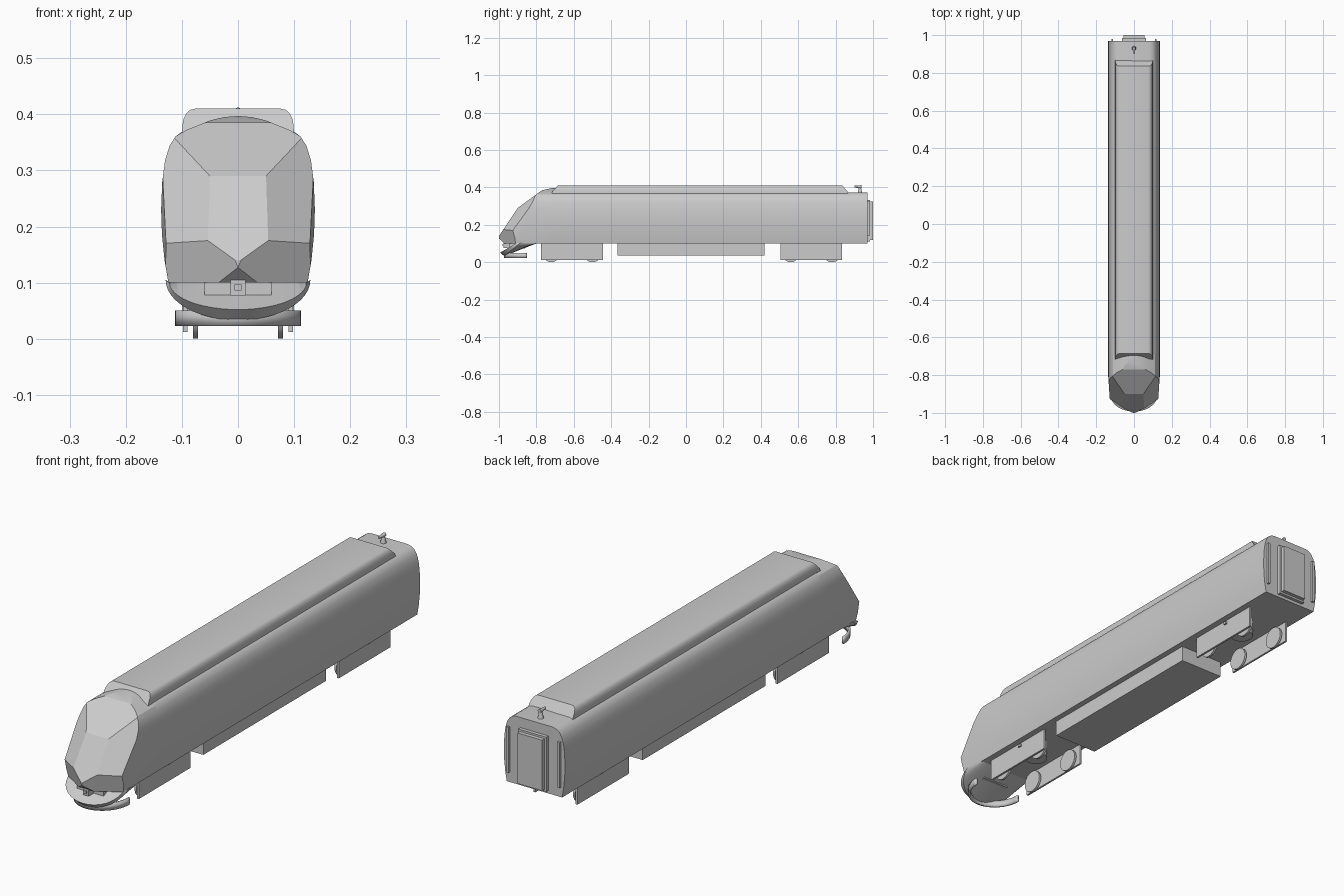
import bpy, bmesh, math
from mathutils import Vector

if "Cube" in bpy.data.objects:
    bpy.data.objects.remove(bpy.data.objects["Cube"])


def finish(bm, name, angle=25):
    bmesh.ops.recalc_face_normals(bm, faces=bm.faces)
    me = bpy.data.meshes.new(name)
    bm.to_mesh(me)
    bm.free()
    ob = bpy.data.objects.new(name, me)
    bpy.context.collection.objects.link(ob)
    bpy.ops.object.select_all(action='DESELECT')
    ob.select_set(True)
    bpy.context.view_layer.objects.active = ob
    if angle:
        bpy.ops.object.shade_smooth_by_angle(angle=math.radians(angle))
    return ob


def prism(half, y0, y1):
    """Extrude a mirrored half section (x, z) along y."""
    ring = half + [(-x, z) for x, z in reversed(half) if x > 0]
    bm = bmesh.new()
    a, b = [[bm.verts.new((x, y, z)) for x, z in ring] for y in (y0, y1)]
    bm.faces.new(a)
    bm.faces.new(b[::-1])
    for i in range(len(ring)):
        j = (i + 1) % len(ring)
        bm.faces.new((a[i], b[i], b[j], a[j]))
    return bm


def cut(bm, point, normal):
    """Slice off everything on the normal side and cap the hole."""
    bmesh.ops.bisect_plane(bm, geom=bm.verts[:] + bm.edges[:] + bm.faces[:], dist=1e-5,
                           plane_co=point, plane_no=normal, clear_outer=True)
    edges = [e for e in bm.edges if e.is_boundary]
    if edges:
        bmesh.ops.holes_fill(bm, edges=edges, sides=0)


def box(name, x0, x1, y0, y1, z0, z1):
    bm = bmesh.new()
    bmesh.ops.create_cube(bm, size=1)
    for v in bm.verts:
        v.co = (x0 + (v.co.x + .5) * (x1 - x0), y0 + (v.co.y + .5) * (y1 - y0),
                z0 + (v.co.z + .5) * (z1 - z0))
    return finish(bm, name, 0)


def cylinder(name, loc, r1, r2, depth, axis='Z', seg=32):
    bm = bmesh.new()
    bmesh.ops.create_cone(bm, cap_ends=True, segments=seg, radius1=r1, radius2=r2, depth=depth)
    for v in bm.verts:
        x, y, z = v.co
        v.co = Vector((z, x, y) if axis == 'X' else (x, z, y) if axis == 'Y' else (x, y, z)) + Vector(loc)
    return finish(bm, name, 40)


def arc_loft(name, arcs, closed, n=24, angle=25):
    """Loft half-ellipse arcs: (width, y base, y reach, z base, z drop)."""
    bm = bmesh.new()
    rows = []
    for w, yb, yr, zb, zd in arcs:
        ts = [math.pi * (i / n - .5) for i in range(n + 1)]
        rows.append([bm.verts.new((w * math.sin(t), yb - yr * math.cos(t), zb - zd * math.cos(t)))
                     for t in ts])
    for k in range(len(rows) if closed else len(rows) - 1):
        p, q = rows[k], rows[(k + 1) % len(rows)]
        for i in range(n):
            bm.faces.new((p[i], p[i + 1], q[i + 1], q[i]))
    if closed:
        bm.faces.new([r[0] for r in rows])
        bm.faces.new([r[-1] for r in rows])
    return finish(bm, name, angle)


# Main carriage shell
side = [(.124, .1), (.131, .14), (.1355, .185), (.137, .23), (.135, .28),
        (.130, .318), (.122, .344), (.111, .361)]
finish(prism(side + [(.098, .370), (.082, .374)], -.69, .97), "carriage_body")

# Faceted nose: domed section sliced by planes
nose = prism(side + [(.09, .373), (.05, .389), (.025, .395), (0, .397)], -1, -.69)
cut(nose, (0, -.77, .385), (0, -.015, .07))             # crest
cut(nose, (0, -.9, .29), (0, -.095, .13))               # hood
cut(nose, (0, -.9, .29), (0, -.15, .10))                # centre windscreen
cut(nose, (0, -1, .127), (0, -.027, -.03))              # centre under-lip
for s in (-1, 1):
    cut(nose, (s * .05, -.9, .29), (s * .00825, -.0114, .007875))  # side windscreen
    cut(nose, (s * .137, -.8, .2), (s * .13, -.009, 0))            # cheek taper
    cut(nose, (0, -1, .127), (s * .0059, -.0089, -.0023))          # side under-lip
finish(nose, "nose", 18)

# Chin scoop under the nose, and curved plough
arc_loft("chin", [(.122, -.9, .005, .1, 0), (.122, -.91, .083, .1, .048),
                  (.129, -.885, .087, .105, .072), (.124, -.79, .01, .101, 0)], True)
plough = arc_loft("plough", [(.108, -.85, .12, .05, 0), (.108, -.85, .12, .023, 0)], False)
mod = plough.modifiers.new("thickness", 'SOLIDIFY')
mod.thickness = .008
mod.offset = 0

# Coupler in the mouth
box("coupler_housing", -.06, .06, -.945, -.86, .073, .108)
box("coupler", -.013, .013, -.975, -.9, .077, .105)
box("coupler_pin", -.006, .006, -.982, -.97, .086, .097)

# Roof pod with sloping ends
pod = prism([(.1, .362), (.099, .38), (.097, .392), (.092, .402), (.085, .408), (.076, .41)], -.72, .87)
for v in pod.verts:
    v.co.y -= math.copysign(max(0, v.co.z - .372) * .9, v.co.y)
finish(pod, "roof_pod", 30)

# Roof horn at the back
cylinder("horn_base", (0, .93, .387), .012, .005, .03, seg=16)
cylinder("horn", (0, .92, .404), .005, .008, .036, 'Y', 16)

# Rear gangway and grab rails
box("gangway", -.055, .055, .965, 1, .12, .325)
box("gangway_frame", -.063, .063, .965, .984, .112, .333)
for s in (-1, 1):
    x = s * .115
    box("rear_rail", x - .005, x + .005, .965, .98, .14, .325)

# Underfloor tank
box("underfloor_tank", -.1, .1, -.365, .42, .035, .105)

# Bogies: side plates, wheels, pivot
for yc in (-.61, .67):
    cylinder("bogie_pivot", (0, yc, .09), .045, .045, .03)
    for s in (-1, 1):
        a, b = sorted((s * .09, s * .098))
        box("bogie_side_plate", a, b, yc - .165, yc + .165, .012, .105)
        a, b = sorted((s * .097, s * .105))
        box("bogie_bracket", a, b, yc + .012, yc + .026, .083, .094)
        for dy in (-.11, .11):
            cylinder("wheel", (s * .076, yc + dy, .045), .045, .045, .009, 'X')
